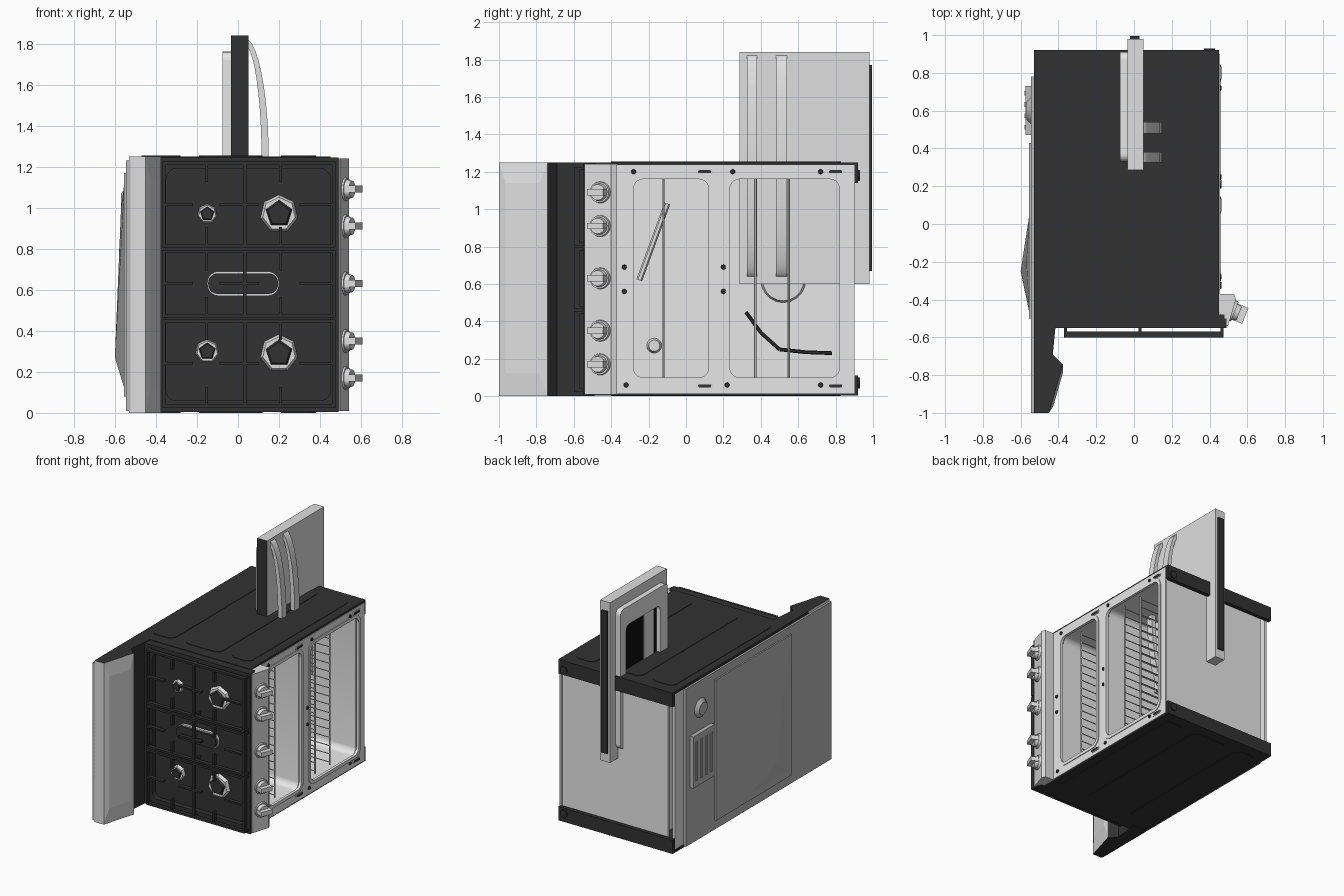
import bpy, bmesh, math
from mathutils import Vector, Matrix

old = bpy.data.objects.get("Cube")
if old:
    bpy.data.objects.remove(old, do_unlink=True)


def material(name, rgb):
    mat = bpy.data.materials.new(name)
    mat.use_nodes = True
    mat.diffuse_color = (*rgb, 1)
    mat.node_tree.nodes["Principled BSDF"].inputs["Base Color"].default_value = (*rgb, 1)
    return mat


black = material("black enamel", (.032, .032, .032))
glass = material("dark glass", (.005, .005, .005))
steel = material("brushed steel", (.74, .74, .74))
light = material("pale enamel", (.84, .84, .84))
grey = material("back sheet grey", (.48, .48, .49))


def finish(name, bm, mat, smooth=False, recalc=True):
    if recalc:
        bmesh.ops.recalc_face_normals(bm, faces=bm.faces)
    mesh = bpy.data.meshes.new(name)
    bm.to_mesh(mesh)
    bm.free()
    mesh.materials.append(mat)
    obj = bpy.data.objects.new(name, mesh)
    bpy.context.collection.objects.link(obj)
    if smooth:
        bpy.ops.object.select_all(action="DESELECT")
        obj.select_set(True)
        bpy.context.view_layer.objects.active = obj
        bpy.ops.object.shade_smooth_by_angle(angle=math.radians(35))
    return obj


def box(name, x, y, z, mat):
    bm = bmesh.new()
    bmesh.ops.create_cube(bm, size=1)
    for v in bm.verts:
        v.co = [lo + (hi - lo) * (c + .5) for c, (lo, hi) in zip(v.co, (x, y, z))]
    return finish(name, bm, mat)


def hull(name, points, mat):
    bm = bmesh.new()
    for p in points:
        bm.verts.new(p)
    bmesh.ops.convex_hull(bm, input=bm.verts[:])
    return finish(name, bm, mat)


def place(axis, u, v, w):
    return {"x": (w, u, v), "y": (u, w, v), "z": (u, v, w)}[axis]


def prism(name, axis, loops, lo, hi, mat, smooth=False):
    """Extrude an outline, with optional hole outlines, along an axis."""
    bm = bmesh.new()
    for loop in loops:
        verts = [bm.verts.new(place(axis, u, v, lo)) for u, v in loop]
        if len(loops) == 1:
            bm.faces.new(verts)
        else:
            for a, b in zip(verts, verts[1:] + verts[:1]):
                bm.edges.new((a, b))
    if len(loops) > 1:
        bmesh.ops.triangle_fill(bm, use_beauty=True, edges=bm.edges[:])
    out = bmesh.ops.extrude_face_region(bm, geom=bm.faces[:])["geom"]
    bmesh.ops.translate(bm, vec=place(axis, 0, 0, hi - lo),
                        verts=[g for g in out if isinstance(g, bmesh.types.BMVert)])
    return finish(name, bm, mat, smooth)


def rounded(u0, u1, v0, v1, r, steps=5):
    corners = ((u1 - r, v1 - r), (u0 + r, v1 - r), (u0 + r, v0 + r), (u1 - r, v0 + r))
    return [(cu + r * math.cos(a), cv + r * math.sin(a))
            for q, (cu, cv) in enumerate(corners)
            for a in [(q + i / steps) * math.pi / 2 for i in range(steps + 1)]]


def cylinder(name, centre, direction, r1, r2, depth, mat, sides=20):
    bm = bmesh.new()
    bmesh.ops.create_cone(bm, cap_ends=True, segments=sides, radius1=r1, radius2=r2, depth=depth)
    direction = Vector(direction).normalized()
    turn = direction.to_track_quat("Z", "Y").to_matrix().to_4x4()
    bm.transform(Matrix.Translation(Vector(centre) + direction * depth / 2) @ turn)
    return finish(name, bm, mat, True)


def rod(name, a, b, r, mat, sides=6):
    a, b = Vector(a), Vector(b)
    return cylinder(name, a, b - a, r, r, (b - a).length, mat, sides)


# Outer side panels, each with a folded lip at the base end and shallow embossing
for side, z, lip, emboss in (("lower", (.004, .02), (.004, .11), (0, .004)),
                             ("upper", (1.23, 1.25), (1.14, 1.25), (1.25, 1.254))):
    box(side + "_side_panel", (-.53, .45), (-.49, .92), z, black)
    box(side + "_base_lip", (-.53, .45), (.89, .92), lip, black)
    for x0, x1 in ((-.47, -.28), (-.19, .12), (.21, .38)):
        prism(side + "_panel_emboss", "z", [rounded(x0, x1, -.4, .83, .05)], *emboss, black)
box("base_panel", (-.46, .44), (.86, .88), (.02, 1.23), light)

# Back sheet with its raised panel, dent and wiring cover
box("back_sheet", (-.545, -.525), (-1, .78), (.01, 1.23), grey)
box("back_edge_sheet", (-.52, -.5), (.7, .88), (.02, 1.23), light)
box("back_raised_panel", (-.556, -.54), (-.5, .43), (.08, 1.17), grey)
box("wiring_cover", (-.575, -.54), (.47, .73), (.45, .85), grey)
for i in range(4):
    y = .5 + i * .06
    box("cover_rib", (-.581, -.57), (y, y + .025), (.5, .8), grey)
cylinder("rear_vent", (-.54, .6, 1.02), (-1, 0, 0), .08, .05, .03, grey, 10)
hull("back_dent", [(-.554, y, z) for y in (-.47, .05) for z in (.12, 1.12)]
     + [(-.6, -.25, .27), (-.57, -.2, 1)], grey)

# Oven front frame, raised rims and cavity liners
cavities = {"small": (-.28, .12), "large": (.235, .82)}
holes = [rounded(y0, y1, .1, 1.16, .05) for y0, y1 in cavities.values()]
outer = [(-.38, .015), (.9, .015), (.9, 1.235), (-.38, 1.235)]
prism("oven_front_frame", "x", [outer] + holes, .44, .455, light)
for (name, (y0, y1)), hole in zip(cavities.items(), holes):
    prism(name + "_oven_rim", "x", [rounded(y0 - .025, y1 + .025, .075, 1.185, .07), hole],
          .45, .461, light)
    bm = bmesh.new()
    rings = [[bm.verts.new((x, y, z)) for y, z in rounded(y0 - g, y1 + g, .1 - g, 1.16 + g, .05)]
             for x, g in ((.445, 0), (.42, .02), (-.38, .02))]
    for a, b in zip(rings, rings[1:]):
        for i in range(len(a)):
            bm.faces.new((a[i - 1], a[i], b[i], b[i - 1]))
    back = bm.faces.new(rings[-1])
    bmesh.ops.recalc_face_normals(bm, faces=bm.faces)
    bm.normal_update()
    if back.normal.x < 0:
        bmesh.ops.reverse_faces(bm, faces=bm.faces)
    finish(name + "_oven_liner", bm, light, True, recalc=False)

# Wire racks
for y in (-.12, .37, .55):
    for x in (-.34, .05, .4):
        rod("rack_rail", (x, y, .1), (x, y, 1.16), .006, steel)
    for i in range(17):
        z = .12 + i * 1.02 / 16
        rod("rack_wire", (-.34, y, z), (.4, y, z), .004, steel)

# Heating element, fan cover, lamp and loose bracket inside the ovens
path = [(.32, .45), (.4, .34), (.5, .25), (.64, .235), (.78, .23)]
for a, b in zip(path, path[1:]):
    rod("heating_element", (-.2, *a), (-.2, *b), .01, black)
cylinder("fan_cover", (-.38, .52, .62), (1, 0, 0), .12, .11, .02, steel)
cylinder("oven_lamp", (-.38, -.17, .27), (1, 0, 0), .04, .03, .03, steel)
rod("loose_bracket", (-.1, -.25, .62), (-.1, -.1, 1.03), .016, steel)

# Screws and hinge slots on the frame
for y, z in ((-.33, .69), (-.33, .56), (.2, .69), (.2, .56), (-.28, 1.2), (.25, 1.2),
             (.72, 1.2), (-.32, .06), (.22, .06), (.72, .06)):
    cylinder("frame_screw", (.454, y, z), (1, 0, 0), .014, .011, .01, black, 8)
for y in (.1, .8):
    for z in (.055, 1.2):
        prism("hinge_slot", "x", [rounded(y - .045, y + .045, z - .014, z + .014, .012)],
              .453, .459, steel)
        prism("hinge_gap", "x", [rounded(y - .035, y + .035, z - .008, z + .008, .007)],
              .455, .462, black)
for z in (.07, 1.18):
    cylinder("foot", (.4, .9, z), (0, 1, 0), .03, .03, .03, black, 10)

# Control panel and knobs
prism("control_panel", "z", [[(.45, -.37), (.53, -.37), (.54, -.4), (.497, -.54), (.492, -.54), (.45, -.47)]],
      .01, 1.24, steel)
axis = Vector((.93, -.37, 0))
for z in (.17, .35, .63, .91, 1.09):
    base = Vector((.51, -.455, z))
    cylinder("knob_skirt", base, axis, .06, .055, .025, steel, 24)
    cylinder("knob_body", base + axis * .02, axis, .048, .042, .03, steel, 24)
    grip = box("knob_grip", (0, .085), (-.045, .045), (-.017, .017), steel)
    grip.matrix_world = Matrix.Translation(base) @ Matrix.Rotation(math.atan2(axis.y, axis.x), 4, "Z")

# Cooktop tray with raised rim
box("cooktop_tray", (-.42, .48), (-.51, -.48), (.005, 1.245), black)
prism("cooktop_rim", "y", [[(-.42, .005), (.49, .005), (.49, 1.245), (-.42, 1.245)],
                           rounded(-.35, .45, .06, 1.19, .05)], -.55, -.5, black)

# Burners
for x, z, r in ((-.15, .97, .05), (.2, .97, .095), (-.15, .3, .06), (.2, .29, .095)):
    cylinder("burner_base", (x, -.505, z), (0, -1, 0), r, r * .85, .03, steel, 7)
    cylinder("burner_cap", (x, -.53, z), (0, -1, 0), r * .75, r * .6, .02, black, 5)
prism("oval_burner_base", "y", [rounded(-.15, .2, .57, .69, .055)], -.53, -.505, steel, True)
prism("oval_burner_cap", "y", [rounded(-.145, .195, .58, .68, .045)], -.55, -.53, black, True)

# Grates
top = (-.6, -.57)
for z0, z1 in ((.025, .455), (.465, .795), (.805, 1.225)):
    for z in (z0, z1 - .016):
        box("grate_bar", (-.37, .475), top, (z, z + .016), black)
    for x in (-.37, .025, .459):
        box("grate_bar", (x, x + .016), top, (z0, z1), black)
        for z in (z0, z1 - .016):
            box("grate_leg", (x, x + .016), (-.59, -.5), (z, z + .016), black)
    mid = (z0 + z1) / 2
    for x0, x1 in ((-.37, -.22), (-.09, .1), (.3, .475)):
        box("grate_finger", (x0, x1), top, (mid - .007, mid + .007), black)
    for x in (-.16, .2):
        for za, zb in ((z0, z0 + .1), (z1 - .1, z1)):
            box("grate_finger", (x, x + .014), top, (za, zb), black)

# Backguard: dark riser below a sloping steel console with dark end caps
prism("backguard_riser", "z", [[(-.53, -.74), (-.38, -.74), (-.43, -.69), (-.41, -.49), (-.53, -.49)]],
      0, 1.25, black)
console = prism("backguard_console", "z", [[(-.53, -1), (-.45, -1), (-.375, -.74), (-.53, -.74)]],
                0, 1.25, steel)
console.data.materials.append(black)
for face in console.data.polygons:
    face.material_index = int(abs(face.normal.z) > .9)
hull("console_face", [(x, y, z) for x, y, ends in ((-.45, -1, (.005, 1.245)), (-.375, -.74, (.005, 1.245)),
                                                  (-.427, -.964, (.12, 1.14)), (-.375, -.784, (.12, 1.14)))
                      for z in ends], steel)

# Loose oven door standing through the upper side panel
door = box("door_slab", (-.035, .05), (.285, .98), (.6, 1.84), steel)
door.data.materials.append(black)
for face in door.data.polygons:
    face.material_index = int(face.normal.y < -.9)
box("door_edge_strip", (-.02, .03), (.98, .995), (.67, 1.77), black)
prism("door_liner", "x", [rounded(.33, .91, .68, 1.76, .04), rounded(.42, .84, .8, 1.62, .04)],
      -.075, -.03, light)
box("door_window", (-.041, -.034), (.4, .86), (.78, 1.64), glass)
box("window_divider", (-.047, -.04), (.46, .58), (.78, 1.64), light)

# Bowed door handles
arc = [i * math.pi / 20 for i in range(21)]
bow = [[(.03 + r * math.sin(a), 1.23 + (.48 + r) * math.cos(a)) for a in arc] for r in (.12, .085)]
for y0, y1 in ((.325, .38), (.48, .54)):
    prism("door_handle", "y", [bow[0] + bow[1][::-1]], y0, y1, steel, True)
